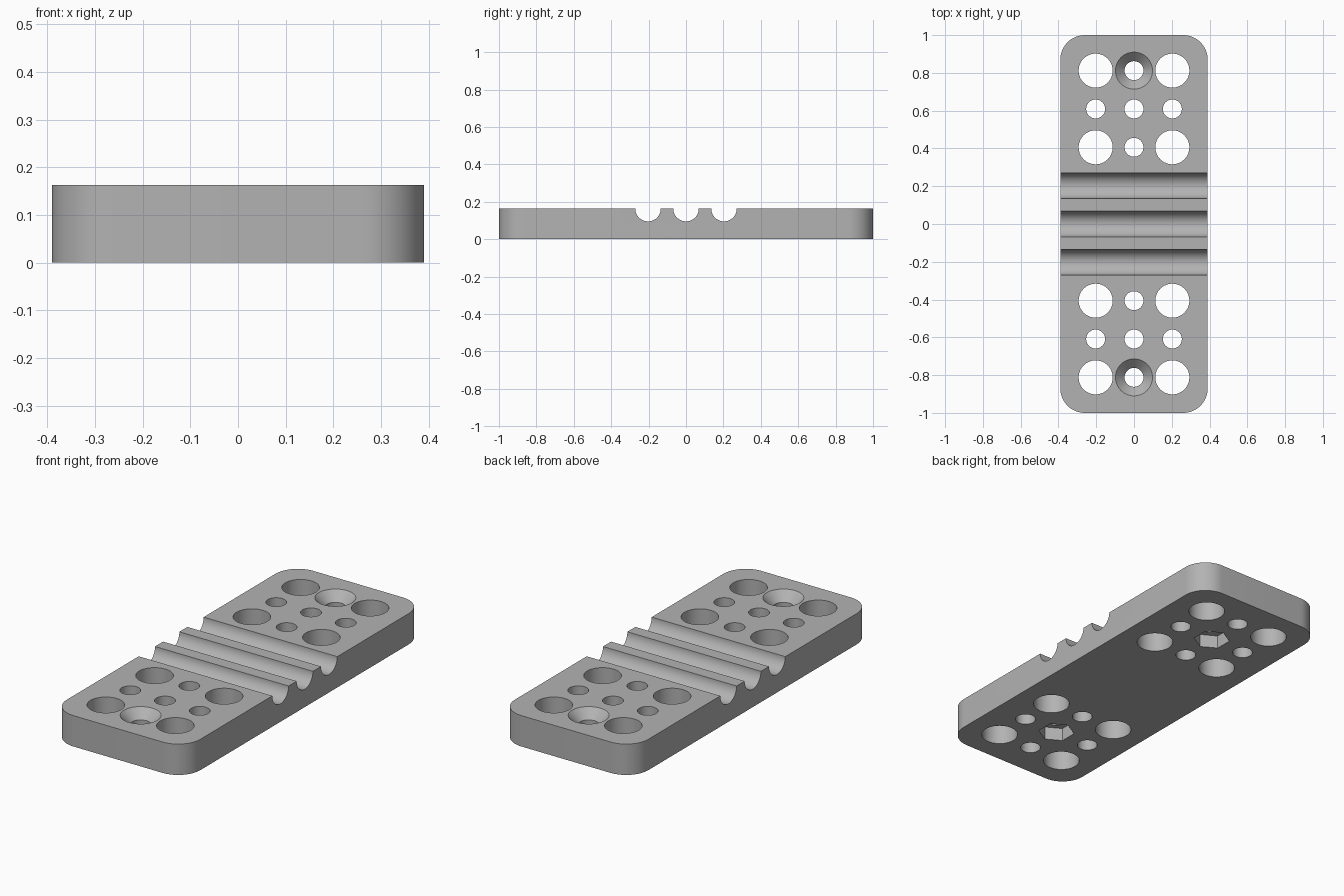
import bpy, bmesh, math
from mathutils import Matrix

if "Cube" in bpy.data.objects:
    bpy.data.objects.remove(bpy.data.objects["Cube"])

HALF_X, HALF_Y, TOP, CORNER = 0.39, 1.0, 0.163, 0.13
PITCH = 0.203

grey = bpy.data.materials.new("plain grey")
grey.use_nodes = True
colour = (0.45, 0.45, 0.45, 1)
grey.diffuse_color = colour
grey.node_tree.nodes["Principled BSDF"].inputs["Base Color"].default_value = colour


def make_object(name, bm):
    mesh = bpy.data.meshes.new(name)
    bmesh.ops.recalc_face_normals(bm, faces=bm.faces)
    bm.to_mesh(mesh)
    bm.free()
    obj = bpy.data.objects.new(name, mesh)
    bpy.context.collection.objects.link(obj)
    mesh.materials.append(grey)
    return obj


def add_cone(bm, x, y, z0, z1, r0, r1, sides=64, spin=0.0):
    place = Matrix.Translation((x, y, (z0 + z1) / 2)) @ Matrix.Rotation(spin, 4, "Z")
    bmesh.ops.create_cone(bm, cap_ends=True, segments=sides, radius1=r0,
                          radius2=r1, depth=z1 - z0, matrix=place)


# Plate with rounded vertical corners
bm = bmesh.new()
bmesh.ops.create_cube(bm, size=1, matrix=Matrix.Translation((0, 0, TOP / 2))
                      @ Matrix.Diagonal((2 * HALF_X, 2 * HALF_Y, TOP, 1)))
uprights = [e for e in bm.edges if abs(e.verts[0].co.z - e.verts[1].co.z) > 0.1]
bmesh.ops.bevel(bm, geom=uprights, offset=CORNER, segments=16, profile=0.5, affect="EDGES")
plate = make_object("grooved_plate", bm)

# Through holes: large ones at the corners of each cluster, small ones between
holes = bmesh.new()
for end in (-1, 1):
    for row in (-1, 0, 1):
        for col in (-1, 0, 1):
            radius = 0.09 if row and col else 0.05
            add_cone(holes, col * PITCH, end * (3 + row) * PITCH, -0.1, 0.3, radius, radius)

# Countersinks on the outer middle holes
sinks = bmesh.new()
for end in (-1, 1):
    add_cone(sinks, 0, end * 4 * PITCH, TOP - 0.05, TOP + 0.01, 0.048, 0.108)

# Hexagonal nut pockets underneath
pockets = bmesh.new()
for end in (-1, 1):
    add_cone(pockets, 0, end * 3 * PITCH, -0.1, 0.07, 0.09, 0.09, 6)

# Half-round grooves across the middle
grooves = bmesh.new()
for i in (-1, 0, 1):
    place = Matrix.Translation((0, i * PITCH, TOP)) @ Matrix.Rotation(math.pi / 2, 4, "Y")
    bmesh.ops.create_cone(grooves, cap_ends=True, segments=64, radius1=0.068,
                          radius2=0.068, depth=1, matrix=place)

# Cut everything out of the plate
bpy.context.view_layer.objects.active = plate
plate.select_set(True)
for name, bm in (("hole_cutter", holes), ("countersink_cutter", sinks),
                 ("nut_pocket_cutter", pockets), ("groove_cutter", grooves)):
    cutter = make_object(name, bm)
    cutter.hide_render = True
    mod = plate.modifiers.new(name, "BOOLEAN")
    mod.operation, mod.solver, mod.object = "DIFFERENCE", "EXACT", cutter
    bpy.ops.object.modifier_apply(modifier=mod.name)
    bpy.data.objects.remove(cutter)

bpy.ops.object.shade_smooth_by_angle(angle=math.radians(30))
